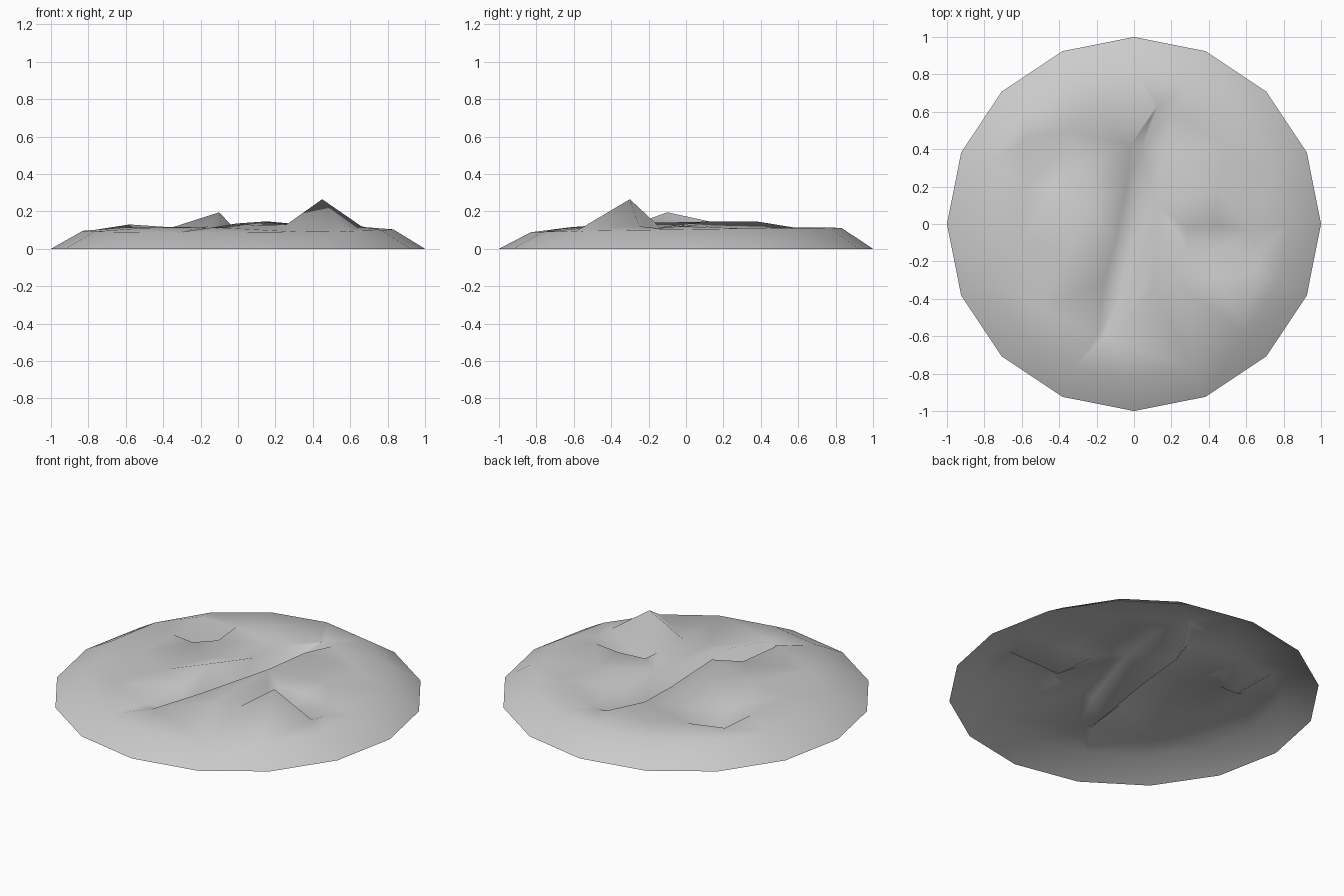
import bpy
import math
from mathutils import Vector
from mathutils.geometry import delaunay_2d_cdt

cube = bpy.data.objects.get("Cube")
if cube:
    bpy.data.objects.remove(cube, do_unlink=True)

SIDES = 16


def ring(radius, height):
    """Points around the mound; height depends on the angle."""
    points = []
    for i in range(SIDES):
        angle = math.tau * i / SIDES
        points.append((radius * math.cos(angle), radius * math.sin(angle), height(angle)))
    return points


# Outer border on the ground and the raised shoulder inside it
border = ring(1, lambda angle: 0)
shoulder = ring(0.83, lambda angle: 0.1 + 0.012 * math.sin(angle) + 0.004 * math.cos(angle))

# Winding gully with a bank on either side
west_bank = [(.13, .63, .115), (-.02, .42, .12), (-.04, .2, .13),
             (-.1, -.1, .195), (-.16, -.31, .12), (-.19, -.59, .115)]
gully_floor = [(.11, .62, .105), (.04, .41, .02), (0, .05, .02),
               (-.07, -.37, .02), (-.16, -.6, .105)]
east_bank = [(.2, .6, .11), (.17, .385, .145), (.13, .1, .145),
             (-.01, -.36, .135), (-.13, -.62, .115)]

# Hill crest with a hollow behind it
crest = [(.26, -.34, .13), (.45, -.3, .265), (.66, -.25, .12)]
hollow = [(.29, -.14, .115), (.41, -.15, .035), (.68, -.15, .11)]
hollow_rim = [(.28, -.02, .13), (.45, -.01, .125), (.62, -.04, .12)]

# Small pit with a raised lip
pit = [(-.44, .34, .01)]
pit_lip = [(-.34, .3, .115), (-.36, .5, .115), (-.58, .46, .13),
           (-.58, .22, .115), (-.44, .2, .115), (-.34, .3, .115)]

# Level ground between the features
plateau = [(-.35, -.15, .115), (-.6, -.1, .115), (-.5, -.45, .112),
           (.5, .42, .115), (.45, .18, .12), (-.2, .62, .112), (-.25, .1, .115),
           (.1, -.35, .125)]

lines = [border + border[:1], shoulder + shoulder[:1], west_bank, gully_floor,
         east_bank, crest, hollow, hollow_rim, pit_lip]

# Gather points once each, keeping the feature lines as fixed edges
points, index, edges = [], {}, []


def add(point):
    if point not in index:
        index[point] = len(points)
        points.append(point)
    return index[point]


for line in lines:
    ids = [add(p) for p in line]
    edges += list(zip(ids, ids[1:]))
for p in pit + plateau:
    add(p)

flat = [Vector(p[:2]) for p in points]
verts, _, faces, sources, _, _ = delaunay_2d_cdt(flat, edges, [], 0, 0.0001)

coords = []
for v, source in zip(verts, sources):
    height = sum(points[i][2] for i in source) / len(source) if source else 0.1
    coords.append((v.x, v.y, height))

mesh = bpy.data.meshes.new("ground_mound")
mesh.from_pydata(coords, [], faces)
mesh.update()
mound = bpy.data.objects.new("ground_mound", mesh)
bpy.context.collection.objects.link(mound)
for polygon in mesh.polygons:
    polygon.use_smooth = True

# Plain stone colour
stone = bpy.data.materials.new("grey_stone")
stone.use_nodes = True
colour = (0.6, 0.6, 0.6, 1)
stone.diffuse_color = colour
shader = stone.node_tree.nodes["Principled BSDF"]
shader.inputs["Base Color"].default_value = colour
shader.inputs["Roughness"].default_value = 0.9
mesh.materials.append(stone)
